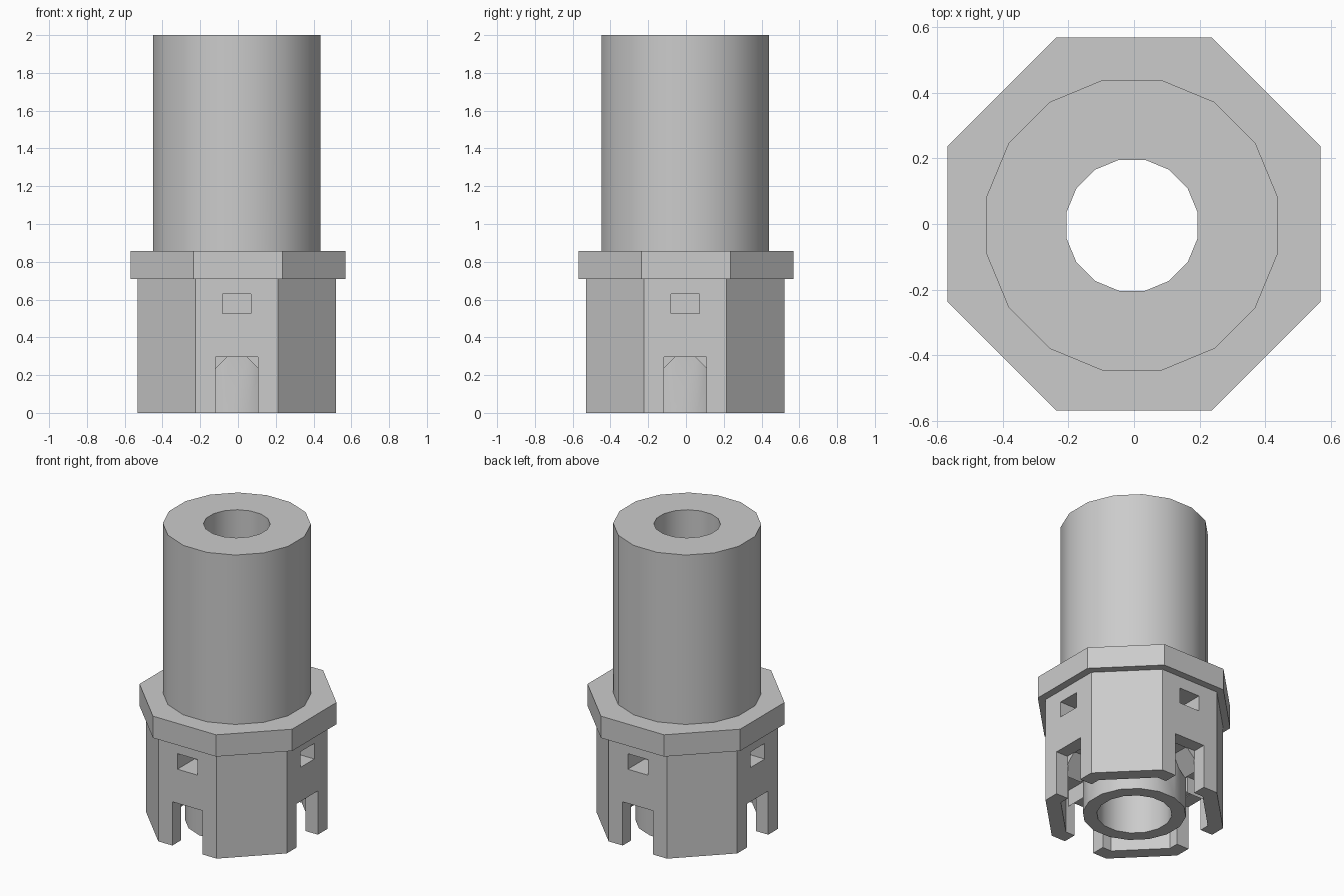
import bpy, bmesh
from math import pi, cos, radians
from mathutils import Matrix, Vector

if "Cube" in bpy.data.objects:
    bpy.data.objects.remove(bpy.data.objects["Cube"])

CX, CY = -0.006, -0.004   # slight offset of everything except the collar


def extrude_mesh(name, points, vec):
    """Solid made by sweeping a flat polygon along vec."""
    bm = bmesh.new()
    face = bm.faces.new([bm.verts.new(p) for p in points])
    out = bmesh.ops.extrude_face_region(bm, geom=[face], use_keep_orig=True)
    moved = [g for g in out["geom"] if isinstance(g, bmesh.types.BMVert)]
    bmesh.ops.translate(bm, verts=moved, vec=vec)
    bmesh.ops.recalc_face_normals(bm, faces=bm.faces)
    me = bpy.data.meshes.new(name)
    bm.to_mesh(me)
    bm.free()
    ob = bpy.data.objects.new(name, me)
    bpy.context.collection.objects.link(ob)
    return ob


def prism(name, sides, apothem, z0, z1, x=CX, y=CY):
    """Upright regular prism with flats facing the axes."""
    r = apothem / cos(pi / sides)
    pts = [Matrix.Rotation((i + 0.5) * 2 * pi / sides, 3, 'Z') @ Vector((r, 0, 0)) + Vector((x, y, z0))
           for i in range(sides)]
    return extrude_mesh(name, pts, (0, 0, z1 - z0))


def radial(name, profile, y0, y1, quarter):
    """x-z profile swept from y0 to y1, then turned to one of the four sides."""
    ob = extrude_mesh(name, [(x, y0, z) for x, z in profile], (0, y1 - y0, 0))
    ob.data.transform(Matrix.Translation((CX, CY, 0)) @ Matrix.Rotation(quarter * pi / 2, 4, 'Z'))
    return ob


def combine(target, other, op):
    mod = target.modifiers.new(op.lower(), 'BOOLEAN')
    mod.operation, mod.solver, mod.object = op, 'EXACT', other
    bpy.context.view_layer.objects.active = target
    bpy.ops.object.modifier_apply(modifier=mod.name)
    bpy.data.objects.remove(other)


def rect(hw, z0, z1):
    return [(-hw, z0), (hw, z0), (hw, z1), (-hw, z1)]


# Octagonal skirt, collar and round shaft
body = prism("socket_body", 8, 0.526, 0, 0.75)
combine(body, prism("collar", 8, 0.57, 0.71, 0.857, 0, 0), 'UNION')
combine(body, prism("shaft", 16, 0.444, 0.8, 2.0), 'UNION')

# Annular cavity under the skirt, leaving the inner tube
cavity = prism("cavity", 8, 0.435, -0.1, 0.3)
combine(cavity, prism("tube_core", 16, 0.311, -0.2, 0.4), 'DIFFERENCE')
combine(body, cavity, 'DIFFERENCE')

# Slots, windows and corner gussets on four sides
gusset = [(0.16, 0.188), (0.16, 0.32), (0.028, 0.32)]
for q in range(4):
    combine(body, radial("slot", rect(0.113, -0.1, 0.295), -0.7, -0.40, q), 'DIFFERENCE')
    combine(body, radial("window", rect(0.075, 0.525, 0.63), -0.7, -0.345, q), 'DIFFERENCE')
    for s in (-1, 1):
        combine(body, radial("gusset", [(s * x, z) for x, z in gusset], -0.44, -0.29, q), 'UNION')

# Bore, wider at the bottom
combine(body, prism("bore", 16, 0.2, -0.1, 2.1), 'DIFFERENCE')
combine(body, prism("counterbore", 16, 0.226, -0.1, 0.7), 'DIFFERENCE')

body.select_set(True)
bpy.context.view_layer.objects.active = body
bpy.ops.object.shade_smooth_by_angle(angle=radians(30))
